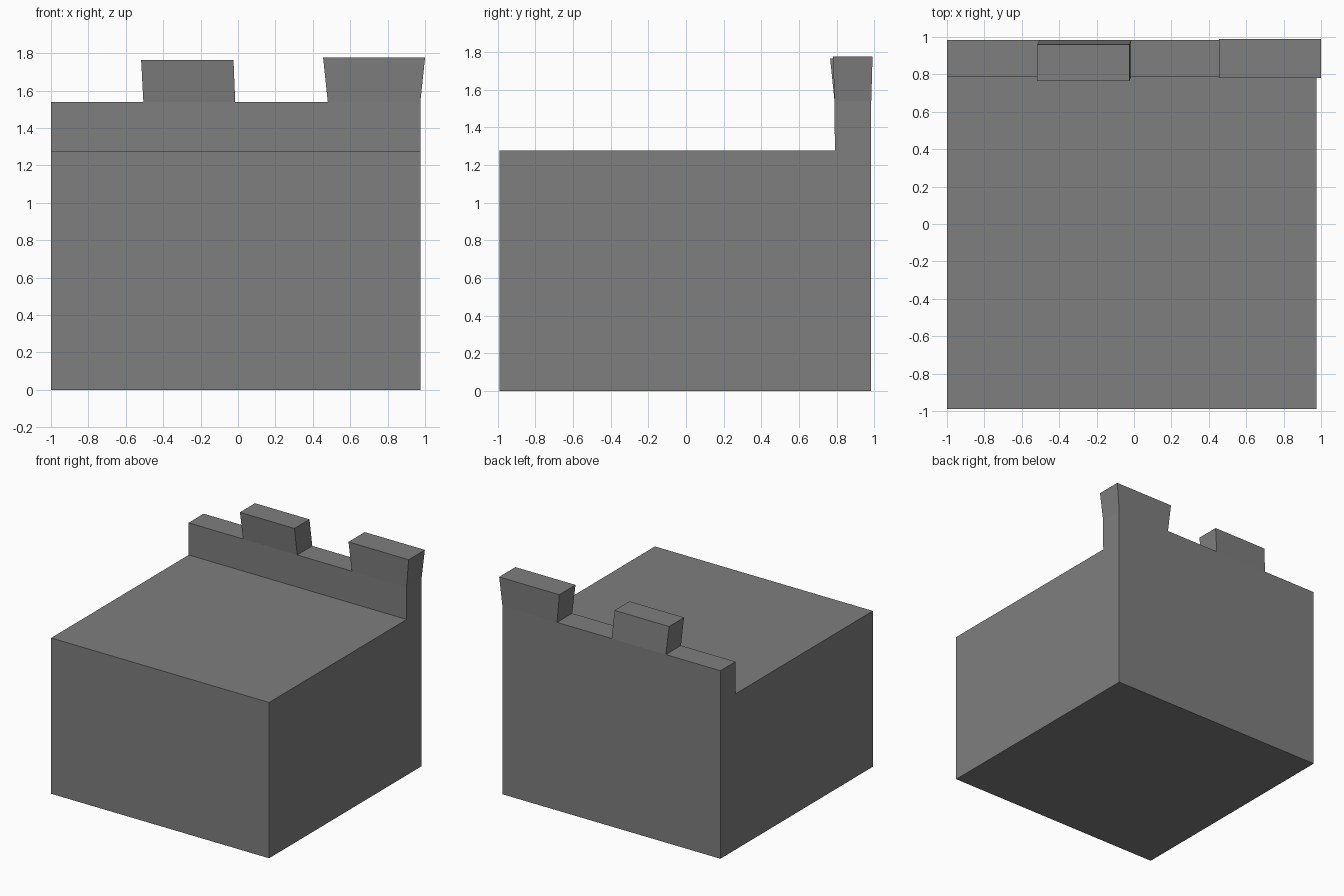
import bpy

if "Cube" in bpy.data.objects:
    bpy.data.objects.remove(bpy.data.objects["Cube"])

stone = bpy.data.materials.new("grey stone")
stone.diffuse_color = (0.21, 0.21, 0.21, 1)
stone.use_nodes = True
stone.node_tree.nodes["Principled BSDF"].inputs["Base Color"].default_value = stone.diffuse_color


def tapered_block(bm_name, z0, base, z1, top, skip_bottom=False):
    """Block from two rectangles (x0, x1, y0, y1) at heights z0 and z1."""
    verts = []
    for z, (x0, x1, y0, y1) in ((z0, base), (z1, top)):
        verts += [(x0, y0, z), (x1, y0, z), (x1, y1, z), (x0, y1, z)]
    faces = [(i, (i + 1) % 4, (i + 1) % 4 + 4, i + 4) for i in range(4)]
    faces.append((4, 5, 6, 7))
    if not skip_bottom:
        faces.append((3, 2, 1, 0))
    mesh = bpy.data.meshes.new(bm_name)
    mesh.from_pydata(verts, [], faces)
    mesh.materials.append(stone)
    obj = bpy.data.objects.new(bm_name, mesh)
    bpy.context.collection.objects.link(obj)
    return obj


# Main body with the raised back wall: stepped side profile swept along x
profile = [(-0.99, 0), (0.983, 0), (0.983, 1.54), (0.788, 1.54),
           (0.79, 1.276), (-0.99, 1.276)]
n = len(profile)
verts = [(x, y, z) for x in (-1.0, 0.975) for y, z in profile]
faces = [(i, i + n, (i + 1) % n + n, (i + 1) % n) for i in range(n)]
faces += [tuple(range(n)), tuple(range(2 * n - 1, n - 1, -1))]
faces = [f[::-1] for f in faces]
mesh = bpy.data.meshes.new("tower_body")
mesh.from_pydata(verts, [], faces)
mesh.materials.append(stone)
body = bpy.data.objects.new("tower_body", mesh)
bpy.context.collection.objects.link(body)

# Battlements: middle one leans forward, corner one flares outward
tapered_block("middle_battlement", 1.54, (-0.506, -0.015, 0.788, 0.983),
              1.764, (-0.518, -0.024, 0.765, 0.959), True)
tapered_block("corner_battlement", 1.54, (0.48, 0.975, 0.788, 0.983),
              1.776, (0.455, 1.0, 0.78, 0.99), True)

# Consistent outward normals on the body
import bmesh
bm = bmesh.new()
bm.from_mesh(mesh)
bmesh.ops.recalc_face_normals(bm, faces=bm.faces)
bm.to_mesh(mesh)
bm.free()
